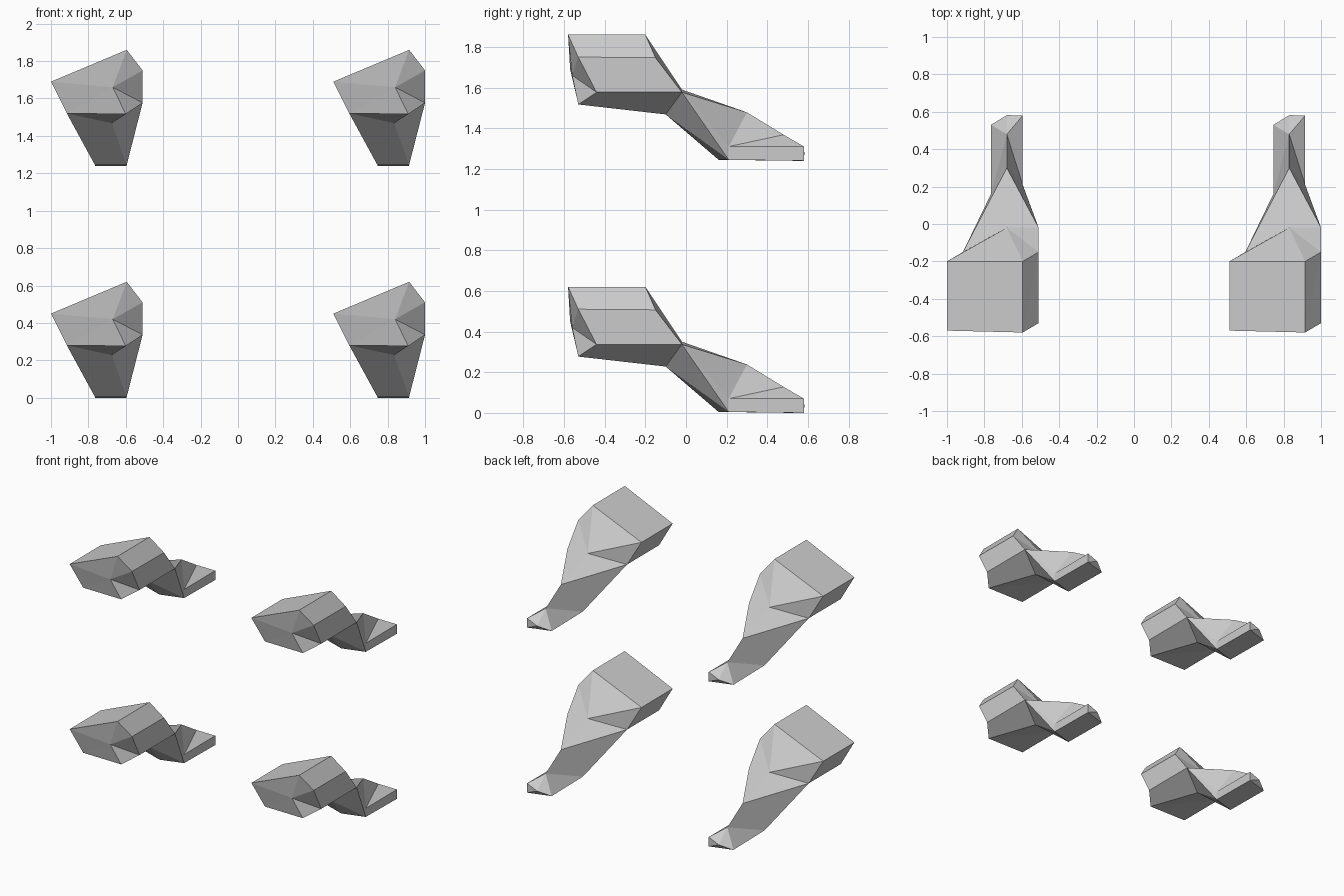
import bpy, bmesh

if "Cube" in bpy.data.objects:
    bpy.data.objects.remove(bpy.data.objects["Cube"])

bm = bmesh.new()


def ring(points):
    return [bm.verts.new(p) for p in points]


def loft(a, b, flips):
    """Join two rings with triangles; flips picks each quad's diagonal."""
    n = len(a)
    for i in range(n):
        j = (i + 1) % n
        if flips[i] == "0":
            tris = (a[i], a[j], b[j]), (a[i], b[j], b[i])
        else:
            tris = (a[i], a[j], b[i]), (a[j], b[j], b[i])
        for t in tris:
            bm.faces.new(t)


def fan(loop, centre):
    """Close a ring with triangles meeting at a centre point."""
    c = bm.verts.new(centre)
    for i, v in enumerate(loop):
        bm.faces.new((v, loop[(i + 1) % len(loop)], c))
    return c


# Head block: tilted six-sided sections, from the front to the back
front = ring([(-1, -.57, .45), (-.595, -.58, .62), (-.51, -.53, .51),
              (-.51, -.44, .337), (-.60, -.53, .277), (-.915, -.53, .28)])
back = ring([(-1, -.20, .45), (-.595, -.20, .62), (-.51, -.15, .507),
             (-.51, -.02, .337), (-.675, -.10, .228), (-.915, -.15, .28)])
loft(front, back, "000000")
fan(front, (-.67, -.56, .42))

# Shoulder: back of the head falls to the neck root
A, B, C, D, E, F = back
root = bm.verts.new((-.68, -.02, .35))
for p, q in ((A, B), (B, C), (C, D), (F, A)):
    bm.faces.new((p, q, root))

# Neck: sweeps down to the foot
foot = ring([(-.765, .16, .005), (-.68, .30, .238), (-.595, .21, .07), (-.595, .21, .005)])
loft([F, root, D, E], foot, "0100")

# Foot: low ridge ending in a chamfered tip
toe = ring([(-.765, .53, 0), (-.68, .48, .128), (-.595, .58, .07), (-.595, .58, 0)])
loft(foot, toe, "0100")
fan(toe, (-.68, .582, .035))

bmesh.ops.recalc_face_normals(bm, faces=bm.faces)
mesh = bpy.data.meshes.new("faceted_bracket")
bm.to_mesh(mesh)
bm.free()

# Four copies: left and right, lower and upper
for level, z in (("lower", 0), ("upper", 1.24)):
    for side, x in (("left", 0), ("right", 1.51)):
        ob = bpy.data.objects.new(f"bracket_{level}_{side}", mesh)
        ob.location = (x, 0, z)
        bpy.context.collection.objects.link(ob)
